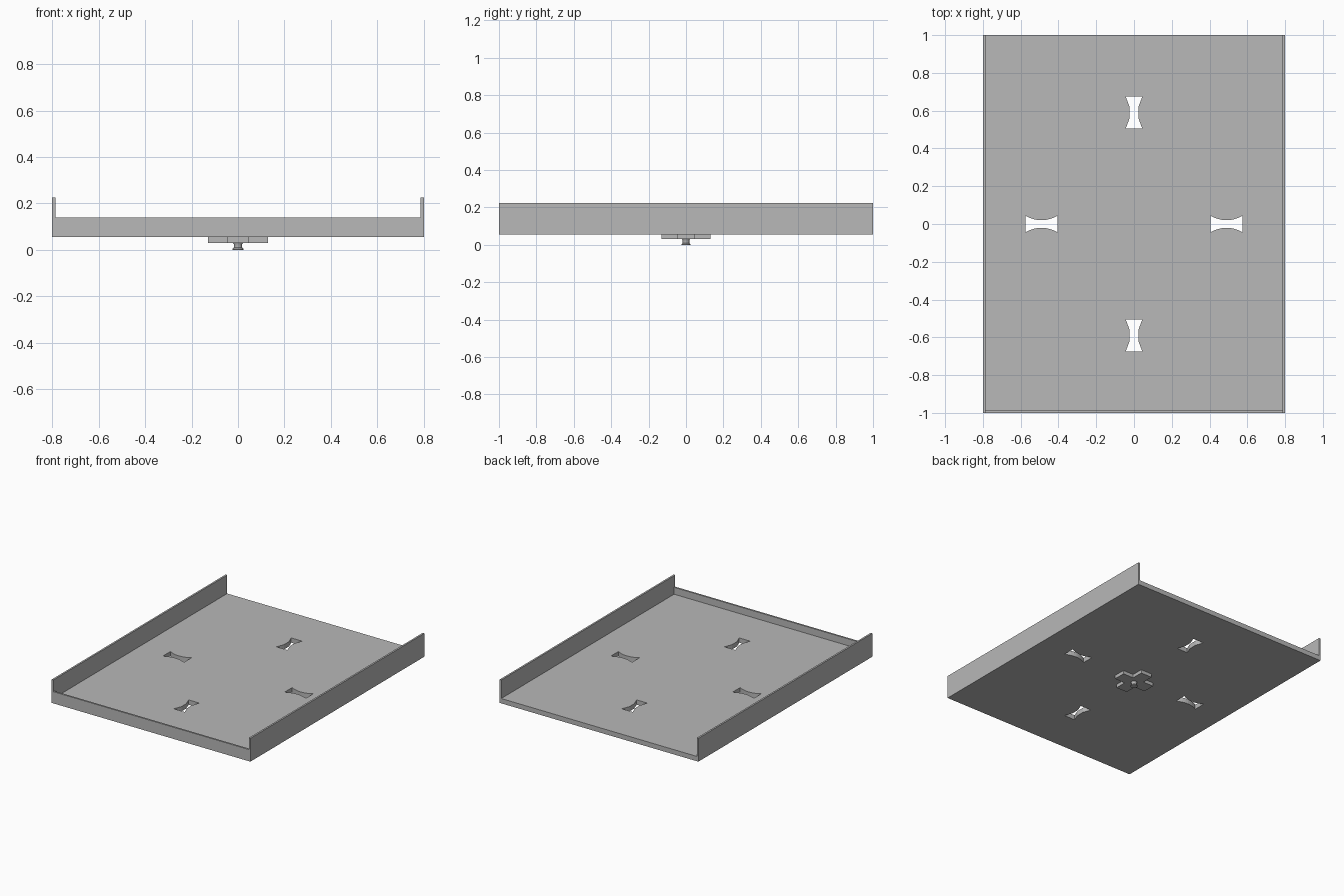
import bpy
import bmesh
from mathutils import Matrix, Vector
from math import radians, cos, sin, pi

cube = bpy.data.objects.get("Cube")
if cube:
    bpy.data.objects.remove(cube, do_unlink=True)

grey = bpy.data.materials.new("plain grey")
grey.use_nodes = True
grey.diffuse_color = (0.48, 0.48, 0.48, 1)
grey.node_tree.nodes["Principled BSDF"].inputs["Base Color"].default_value = grey.diffuse_color


def add_object(name, bm):
    bmesh.ops.recalc_face_normals(bm, faces=bm.faces)
    mesh = bpy.data.meshes.new(name)
    bm.to_mesh(mesh)
    bm.free()
    mesh.materials.append(grey)
    obj = bpy.data.objects.new(name, mesh)
    bpy.context.collection.objects.link(obj)
    return obj


def prism(name, outline, low, high):
    """Extrude a flat outline straight up."""
    bm = bmesh.new()
    face = bm.faces.new([bm.verts.new((x, y, low)) for x, y in outline])
    grown = bmesh.ops.extrude_face_region(bm, geom=[face])
    top = [v for v in grown["geom"] if isinstance(v, bmesh.types.BMVert)]
    bmesh.ops.translate(bm, verts=top, vec=(0, 0, high - low))
    return add_object(name, bm)


def box(name, x0, x1, y0, y1, z0, z1):
    return prism(name, [(x0, y0), (x1, y0), (x1, y1), (x0, y1)], z0, z1)


def cut(target, cutter):
    cutter.hide_render = True
    mod = target.modifiers.new("cut", 'BOOLEAN')
    mod.operation = 'DIFFERENCE'
    mod.solver = 'EXACT'
    mod.object = cutter
    bpy.context.view_layer.objects.active = target
    bpy.ops.object.modifier_apply(modifier=mod.name)
    bpy.data.objects.remove(cutter, do_unlink=True)


def bow_tie(distance, angle, steps):
    """Slot outline with a narrow waist, placed out along one direction."""
    ts = [-1 + 2 * i / steps for i in range(steps + 1)]
    side = [(distance + 0.085 * t, 0.02 + 0.024 * t * t) for t in ts]
    points = side + [(x, -y) for x, y in reversed(side)]
    turn = Matrix.Rotation(radians(angle), 2)
    return [tuple(turn @ Vector(p)) for p in points]


# Tray: floor, two tall side walls, low front lip, open back
bottom, top, wall = 0.055, 0.225, 0.013
tray = box("tray", -0.8, 0.8, -1, 1, bottom, top)
inner = 0.8 - wall
cut(tray, box("inside_cutter", -inner, inner, -1 + wall, 1.2, 0.09, 0.4))
cut(tray, box("front_cutter", -inner, inner, -1.2, -0.9, 0.14, 0.4))

# Four waisted slots through the floor
for distance, angle, steps in ((0.49, 0, 8), (0.59, 90, 3), (0.49, 180, 8), (0.59, 270, 3)):
    cut(tray, prism("slot_cutter", bow_tie(distance, angle, steps), 0, 0.2))

# Cross-shaped mounting plate under the floor
arm, half = 0.13, 0.045
quarter = [(arm, -half), (arm, half), (half, half)]
cross = []
for k in range(4):
    turn = Matrix.Rotation(k * pi / 2, 2)
    cross += [tuple(turn @ Vector(p)) for p in quarter]
prism("cross_plate", cross, 0.03, bottom)

# Spool-shaped stud below the cross
bm = bmesh.new()
rings = []
for radius, z in ((0.024, 0), (0.024, 0.004), (0.018, 0.01), (0.018, 0.024), (0.022, 0.031)):
    rings.append([bm.verts.new((radius * cos(i * pi / 12), radius * sin(i * pi / 12), z))
                  for i in range(24)])
for a, b in zip(rings, rings[1:]):
    for i in range(24):
        j = (i + 1) % 24
        bm.faces.new((a[i], a[j], b[j], b[i]))
bm.faces.new(rings[0])
bm.faces.new(rings[-1])
stud = add_object("centre_stud", bm)
bpy.ops.object.select_all(action='DESELECT')
stud.select_set(True)
bpy.context.view_layer.objects.active = stud
bpy.ops.object.shade_smooth_by_angle(angle=radians(30))
